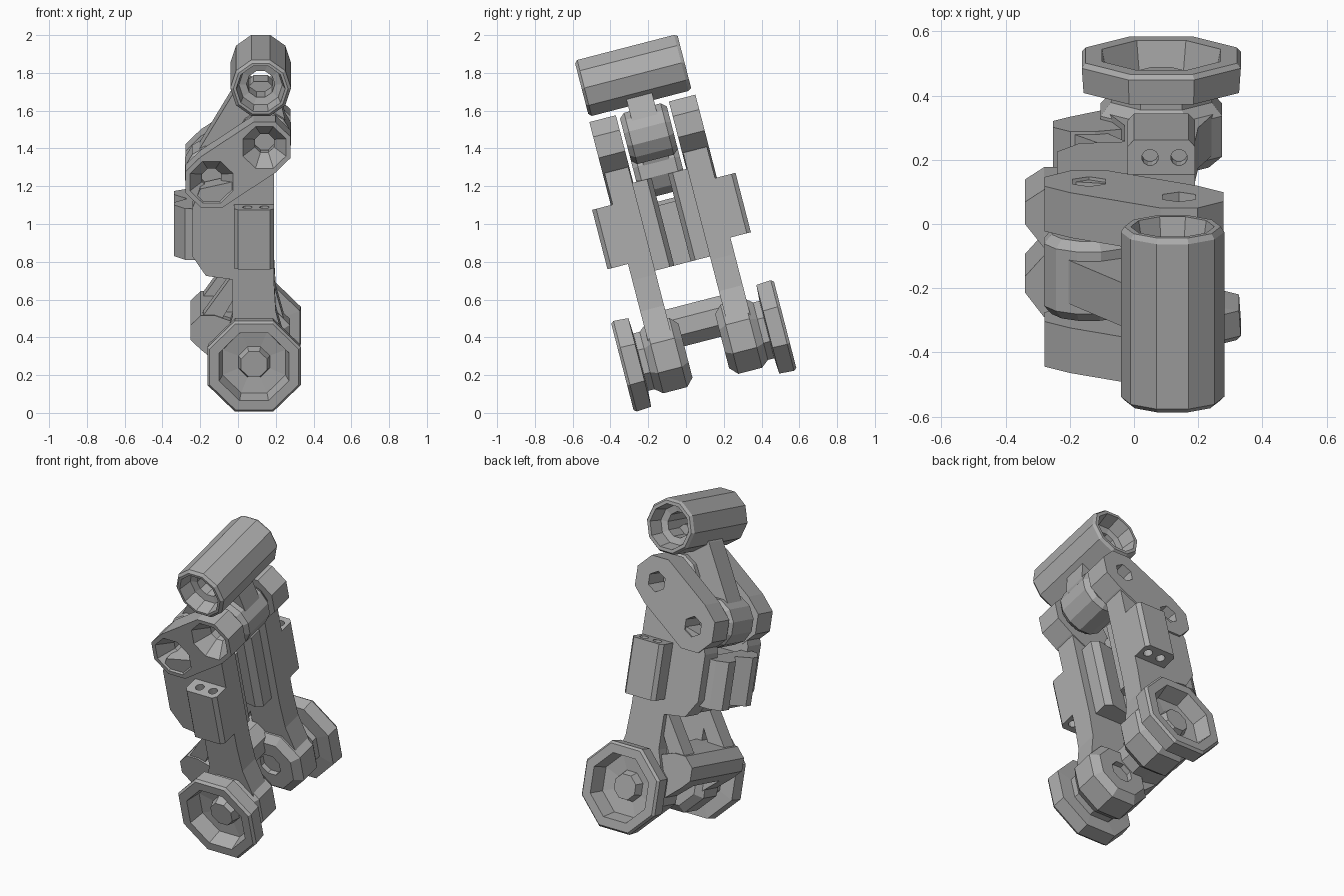
import bpy, bmesh, math
from mathutils import Matrix

cube = bpy.data.objects.get("Cube")
if cube:
    bpy.data.objects.remove(cube, do_unlink=True)

TILT = Matrix.Rotation(math.radians(14.5), 4, 'X')   # whole assembly leans forward
MID = 0.18                                           # symmetry plane between both plates
HIGH, LOW, AXLE, SLEEVE = (0.14, 1.48), (-0.14, 1.29), (0.085, 0.32), (0.12, 1.80)

grey = bpy.data.materials.new("warm_grey")
grey.use_nodes = True
grey.diffuse_color = (0.42, 0.42, 0.42, 1)
grey.node_tree.nodes["Principled BSDF"].inputs["Base Color"].default_value = (0.42, 0.42, 0.42, 1)


def finish(name, bm):
    bmesh.ops.recalc_face_normals(bm, faces=bm.faces)
    bm.transform(TILT)
    mesh = bpy.data.meshes.new(name)
    bm.to_mesh(mesh)
    bm.free()
    mesh.materials.append(grey)
    ob = bpy.data.objects.new(name, mesh)
    bpy.context.collection.objects.link(ob)
    return ob


def prism(name, outline, lo, hi, upright=False):
    """Extrude an outline along the depth axis, or along the height axis."""
    bm = bmesh.new()
    rings = [[bm.verts.new((a, b, t) if upright else (a, t, b)) for a, b in outline]
             for t in (lo, hi)]
    for ring in rings:
        bm.faces.new(ring)
    for i in range(len(outline)):
        j = (i + 1) % len(outline)
        bm.faces.new((rings[0][i], rings[0][j], rings[1][j], rings[1][i]))
    return finish(name, bm)


def circle(centre, radius, sides=8, turn=0.5):
    return [(centre[0] + radius * math.cos(math.tau * (i + turn) / sides),
             centre[1] + radius * math.sin(math.tau * (i + turn) / sides)) for i in range(sides)]


def link(name, discs, lo, hi):
    """Convex plate wrapped around several discs (x, height, radius)."""
    bm = bmesh.new()
    for x, w, r in discs:
        for a, b in circle((x, w), r):
            for t in (lo, hi):
                bm.verts.new((a, t, b))
    bmesh.ops.convex_hull(bm, input=bm.verts)
    bmesh.ops.dissolve_limit(bm, angle_limit=0.02, verts=bm.verts, edges=bm.edges)
    return finish(name, bm)


def lathe(name, centre, profile, sides=8, turn=0.5, closed=False):
    """Spin (radius, depth) points around the depth axis."""
    bm = bmesh.new()
    rings = [[bm.verts.new((a, t, b)) for a, b in circle(centre, r, sides, turn)]
             for r, t in profile]
    for k in range(len(rings) if closed else len(rings) - 1):
        p, q = rings[k], rings[(k + 1) % len(rings)]
        for i in range(sides):
            j = (i + 1) % sides
            bm.faces.new((p[i], p[j], q[j], q[i]))
    if not closed:
        bm.faces.new(rings[0])
        bm.faces.new(rings[-1])
    return finish(name, bm)


def cut(ob, cutters):
    for c in cutters:
        c.hide_render = True
        mod = ob.modifiers.new("hole", 'BOOLEAN')
        mod.operation, mod.object, mod.solver = 'DIFFERENCE', c, 'EXACT'
    bpy.context.view_layer.update()
    mesh = bpy.data.meshes.new_from_object(
        ob.evaluated_get(bpy.context.evaluated_depsgraph_get()))
    ob.modifiers.clear()
    ob.data = mesh
    for c in cutters:
        bpy.data.objects.remove(c, do_unlink=True)


PLATE = [(0.19, 1.34), (-0.2, 1.25), (-0.24, 1.15), (-0.24, 0.88), (-0.17, 0.775),
         (-0.03, 0.755), (-0.03, 0.55), (-0.08, 0.4), (0.25, 0.4), (0.2, 0.58), (0.19, 0.75)]

for label, s in (("front", -1), ("rear", 1)):
    def at(d):
        return MID + s * d

    # side plate with leg
    prism(label + "_side_plate", PLATE, at(0.15), at(0.28))

    # two-pivot ear: dished sockets in front, plain hex holes behind
    ear = link(label + "_ear", [(*HIGH, 0.15), (*LOW, 0.15)], at(0.145), at(0.29))
    mouth = 0.125 if s < 0 else 0.06
    cut(ear, [lathe("socket_cutter", p, [(0.055, at(0.1)), (0.055, at(0.2)),
                                         (mouth, at(0.292)), (mouth, at(0.32))],
                    8 if s < 0 else 6) for p in (HIGH, LOW)])

    # outer box with a pair of drilled holes
    box = prism(label + "_outer_box",
                [(-0.02, at(0.27)), (-0.02, at(0.37)), (0.0, at(0.392)),
                 (0.17, at(0.392)), (0.19, at(0.37)), (0.19, at(0.27))], 0.84, 1.165, True)
    cut(box, [prism("drill_cutter", circle((x, at(0.335)), 0.026, 12), lo, lo + 0.1, True)
              for x in (0.05, 0.14) for lo in (0.79, 1.115)])

    # inner rail
    prism(label + "_inner_rail",
          [(-0.05, at(0.16)), (-0.05, at(0.07)), (0.1, at(0.045)),
           (0.14, at(0.07)), (0.14, at(0.16))], 0.77, 1.25, True)

    # axle hub and recessed wheel in one turning
    lathe(label + "_hub_and_wheel", AXLE,
          [(0.07, at(0.18)), (0.07, at(0.1)), (0.16, at(0.1)), (0.205, at(0.14)),
           (0.205, at(0.27)), (0.17, at(0.31)), (0.17, at(0.345)), (0.262, at(0.35)),
           (0.268, at(0.43)), (0.255, at(0.445)), (0.2, at(0.445)), (0.18, at(0.35)),
           (0.09, at(0.34)), (0.075, at(0.39))])

    # arm from the hub to the cross bar
    link(label + "_hub_arm", [(*AXLE, 0.15), (-0.16, 0.46, 0.1)], at(0.13), at(0.26))
    # diagonal brace
    prism(label + "_brace", [(-0.22, 0.5), (-0.12, 0.47), (0.0, 0.68), (-0.03, 0.77)],
          at(0.15), at(0.25))

# twin-ridged block on the outer edge of the body
prism("edge_block", [(-0.2, -0.02), (-0.28, -0.01), (-0.34, 0.07), (-0.34, 0.12), (-0.27, 0.2),
                     (-0.34, 0.29), (-0.34, 0.36), (-0.28, 0.4), (-0.2, 0.4)], 0.84, 1.12, True)

# centre block joining the plates
prism("centre_block", [(-0.23, 1.1), (-0.23, 0.88), (-0.16, 0.78), (-0.02, 0.77), (-0.02, 1.1)],
      MID - 0.2, MID + 0.2)

# lower cross bar
link("cross_bar", [(-0.16, 0.46, 0.1), (-0.04, 0.45, 0.115)], MID - 0.2, MID + 0.2)

# pivot rollers between the ears
for label, p in (("high", HIGH), ("low", LOW)):
    lathe(label + "_roller", p, [(0.12, MID - 0.128), (0.145, MID - 0.1),
                                 (0.145, MID + 0.1), (0.12, MID + 0.128)], 12)

# neck and rocker arm carrying the sleeve
link("neck", [(0.12, 1.69, 0.1), (*HIGH, 0.13)], MID - 0.07, MID + 0.07)
link("rocker_arm", [(0.05, 1.69, 0.08), (*LOW, 0.12)], MID - 0.07, MID + 0.07)

# hollow top sleeve with counterbored ends
lathe("top_sleeve", SLEEVE,
      [(0.145, -0.105), (0.161, -0.09), (0.161, 0.44), (0.15, 0.457), (0.13, 0.457),
       (0.115, 0.37), (0.075, 0.36), (0.075, -0.01), (0.115, -0.02), (0.13, -0.105)], 10, 0, True)
